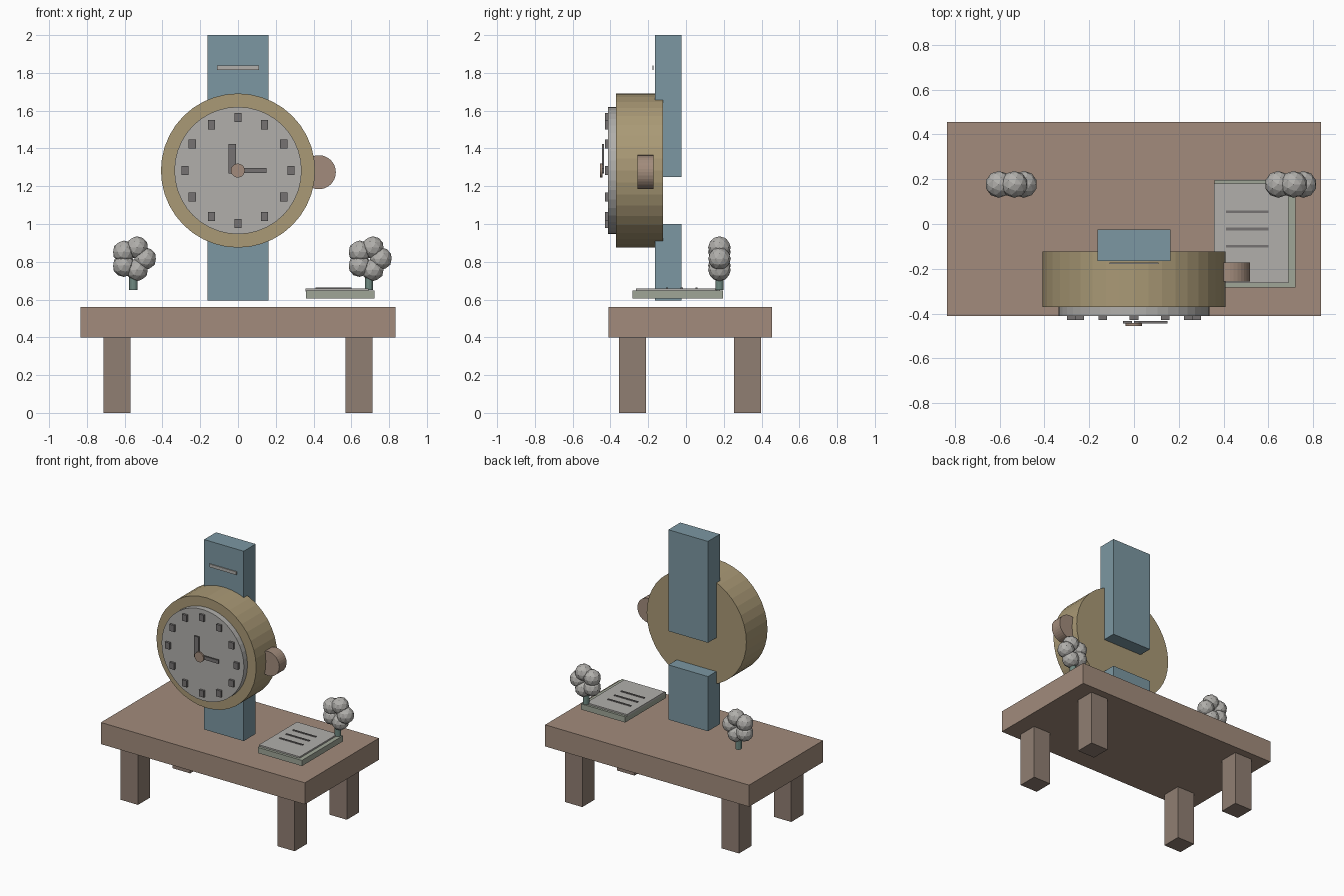
import bpy
from math import sin, cos, pi, radians

if "Cube" in bpy.data.objects:
    bpy.data.objects.remove(bpy.data.objects["Cube"])


def mat(name, r, g, b):
    m = bpy.data.materials.new(name)
    m.diffuse_color = (r, g, b, 1)
    m.use_nodes = True
    m.node_tree.nodes["Principled BSDF"].inputs["Base Color"].default_value = m.diffuse_color
    return m


WOOD = mat("wood", 0.36, 0.26, 0.20)
LEG = mat("leg_wood", 0.28, 0.21, 0.17)
BLUE = mat("band_blue", 0.20, 0.31, 0.36)
GOLD = mat("case_gold", 0.40, 0.32, 0.18)
PALE = mat("pale", 0.44, 0.43, 0.41)
DARK = mat("dark", 0.18, 0.17, 0.17)
SAGE = mat("sage", 0.35, 0.38, 0.31)
GREEN = mat("stem_green", 0.16, 0.25, 0.22)


def finish(name, m):
    o = bpy.context.object
    o.name = name
    o.data.materials.append(m)
    return o


def box(name, x, y, z, m):
    """Box from (min, max) ranges on each axis."""
    bpy.ops.mesh.primitive_cube_add(
        size=1, location=[(a + b) / 2 for a, b in (x, y, z)])
    bpy.context.object.scale = [b - a for a, b in (x, y, z)]
    return finish(name, m)


def disc(name, x, z, r, y, m, n=32):
    """Cylinder lying along y between the two y values."""
    bpy.ops.mesh.primitive_cylinder_add(
        vertices=n, radius=r, depth=y[1] - y[0],
        location=(x, (y[0] + y[1]) / 2, z), rotation=(radians(90), 0, 0))
    return finish(name, m)


# Table
box("table_top", (-0.835, 0.835), (-0.41, 0.455), (0.40, 0.56), WOOD)
for side, x in (("left", -0.713), ("right", 0.57)):
    for end, y in (("front", -0.355), ("back", 0.255)):
        box(f"{end}_{side}_leg", (x, x + 0.143), (y, y + 0.143), (0, 0.40), LEG)

# Watch band in two pieces, with a slot bar on the upper one
box("lower_band", (-0.162, 0.162), (-0.165, -0.025), (0.595, 1.0), BLUE)
box("upper_band", (-0.162, 0.162), (-0.165, -0.025), (1.25, 2.0), BLUE)
box("band_bar", (-0.11, 0.11), (-0.178, -0.171), (1.815, 1.838), PALE)

# Watch case, dial and crown
CZ = 1.283
disc("watch_case", 0, CZ, 0.408, (-0.37, -0.123), GOLD, 40)
disc("dial", 0, CZ, 0.337, (-0.412, -0.365), PALE, 40)
disc("crown", 0.428, 1.274, 0.09, (-0.257, -0.172), WOOD, 32)

# Hour markers, all upright
for i in range(12):
    a = i * pi / 6
    x, z = 0.28 * sin(a), CZ + 0.28 * cos(a)
    box(f"hour_marker_{i + 1}", (x - 0.019, x + 0.019), (-0.428, -0.411),
        (z - 0.024, z + 0.024), DARK)

# Hands and hub
box("hour_hand", (-0.05, -0.01), (-0.445, -0.434), (1.268, 1.424), DARK)
box("minute_hand", (0, 0.15), (-0.445, -0.434), (1.27, 1.296), DARK)
disc("hand_hub", -0.001, CZ, 0.037, (-0.455, -0.443), WOOD, 20)

# Notebook with page and ruled lines
box("notebook_cover", (0.36, 0.722), (-0.283, 0.197), (0.605, 0.647), SAGE)
box("notebook_page", (0.357, 0.69), (-0.264, 0.18), (0.643, 0.658), PALE)
for i, y in enumerate((0.055, -0.022, -0.1)):
    box(f"page_line_{i + 1}", (0.41, 0.60), (y - 0.006, y + 0.006),
        (0.655, 0.663), DARK)

# Two small flowers: stem and a ring of five faceted puffs
for side, fx in (("left", -0.554), ("right", 0.694)):
    bpy.ops.mesh.primitive_cylinder_add(
        vertices=12, radius=0.022, depth=0.13, location=(fx, 0.177, 0.715))
    finish(f"{side}_stem", GREEN)
    for i in range(5):
        a = i * 2 * pi / 5
        bpy.ops.mesh.primitive_ico_sphere_add(
            subdivisions=2, radius=0.06,
            location=(fx + 0.062 * cos(a), 0.177, 0.816 + 0.062 * sin(a)))
        finish(f"{side}_petal_{i + 1}", PALE)
